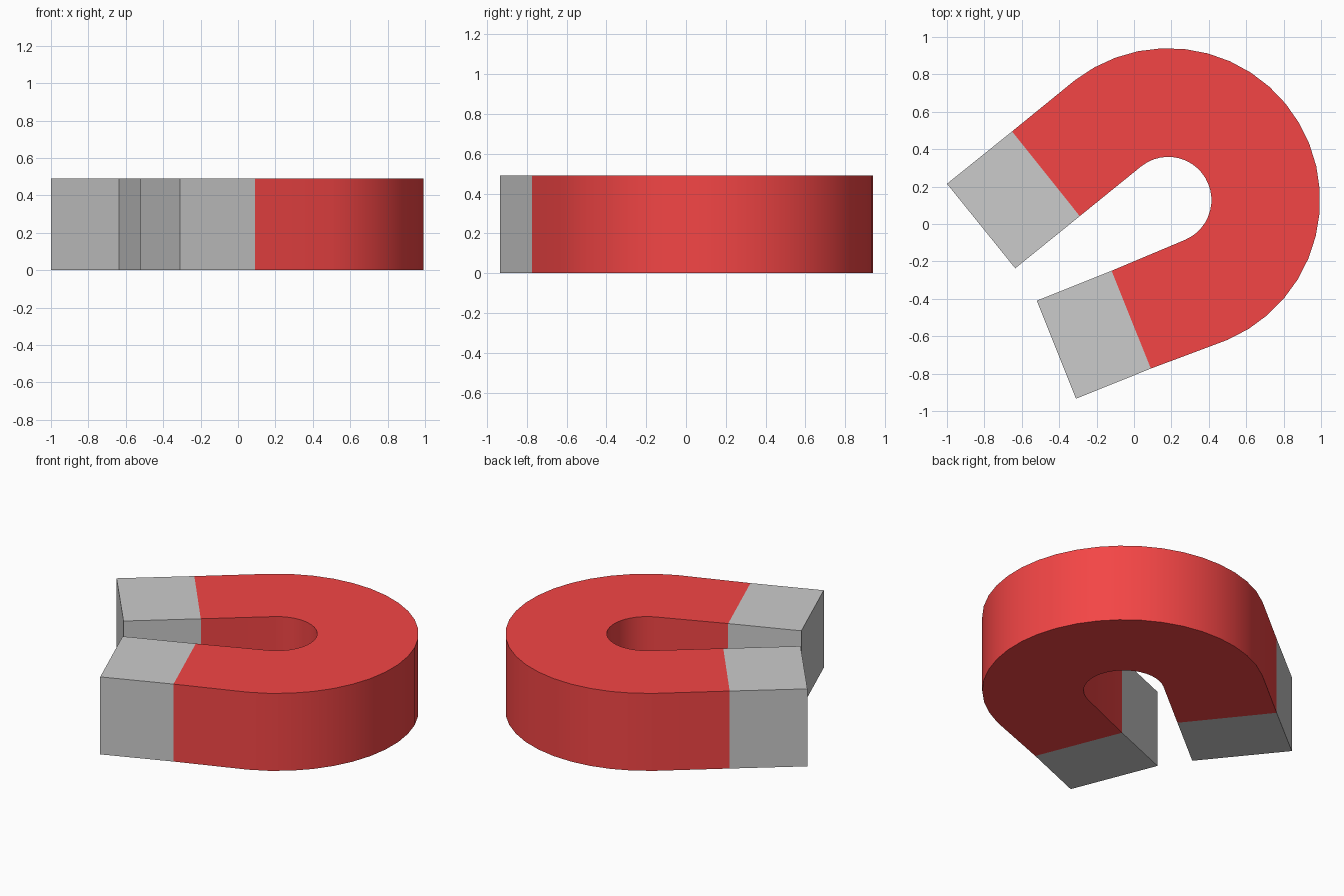
import bpy, bmesh, math

if "Cube" in bpy.data.objects:
    bpy.data.objects.remove(bpy.data.objects["Cube"])

HEIGHT = 0.49
CX, CY = 0.183, 0.128
R_OUT, R_IN = 0.812, 0.231
ARC_STEPS = 22
A_START, A_END = math.radians(128), math.radians(-67)


def make_band(name, sections, cap_start=False, cap_end=False, material=None):
    """Rectangular band swept through (outer, inner) plan points, ends optionally closed."""
    bm = bmesh.new()
    rings = []
    for (ox, oy), (ix, iy) in sections:
        rings.append([bm.verts.new(p) for p in (
            (ox, oy, 0), (ox, oy, HEIGHT), (ix, iy, HEIGHT), (ix, iy, 0))])
    for a, b in zip(rings, rings[1:]):
        for i in range(4):
            j = (i + 1) % 4
            bm.faces.new((a[i], a[j], b[j], b[i]))
    if cap_start:
        bm.faces.new(rings[0][::-1])
    if cap_end:
        bm.faces.new(rings[-1])
    mesh = bpy.data.meshes.new(name)
    bm.to_mesh(mesh)
    bm.free()
    obj = bpy.data.objects.new(name, mesh)
    bpy.context.collection.objects.link(obj)
    if material:
        mesh.materials.append(material)
    # smooth round walls, crisp edges
    bpy.ops.object.select_all(action='DESELECT')
    obj.select_set(True)
    bpy.context.view_layer.objects.active = obj
    bpy.ops.object.shade_smooth_by_angle(angle=math.radians(30))
    return obj


def on_circle(r, a):
    return CX + r * math.cos(a), CY + r * math.sin(a)


red = bpy.data.materials.new("red_paint")
red.diffuse_color = (0.9, 0.06, 0.06, 1)
red.use_nodes = True
red.node_tree.nodes["Principled BSDF"].inputs["Base Color"].default_value = red.diffuse_color

# Plan sections (outer, inner) at the pole ends and the paint lines
upper_end = ((-1.0, 0.215), (-0.635, -0.237))
upper_joint = ((-0.652, 0.495), (-0.29, 0.042))
lower_joint = ((0.09, -0.773), (-0.12, -0.25))
lower_end = ((-0.31, -0.934), (-0.52, -0.41))

# Round bend between the two arms
bend = []
for k in range(ARC_STEPS + 1):
    a = A_START + (A_END - A_START) * k / ARC_STEPS
    bend.append((on_circle(R_OUT, a), on_circle(R_IN, a)))

make_band("magnet_body", [upper_joint] + bend + [lower_joint], material=red)
make_band("upper_pole_tip", [upper_end, upper_joint], cap_start=True)
make_band("lower_pole_tip", [lower_joint, lower_end], cap_end=True)

# Make every face point outwards
for obj in bpy.context.collection.objects:
    bm = bmesh.new()
    bm.from_mesh(obj.data)
    bmesh.ops.recalc_face_normals(bm, faces=bm.faces)
    bm.to_mesh(obj.data)
    bm.free()
